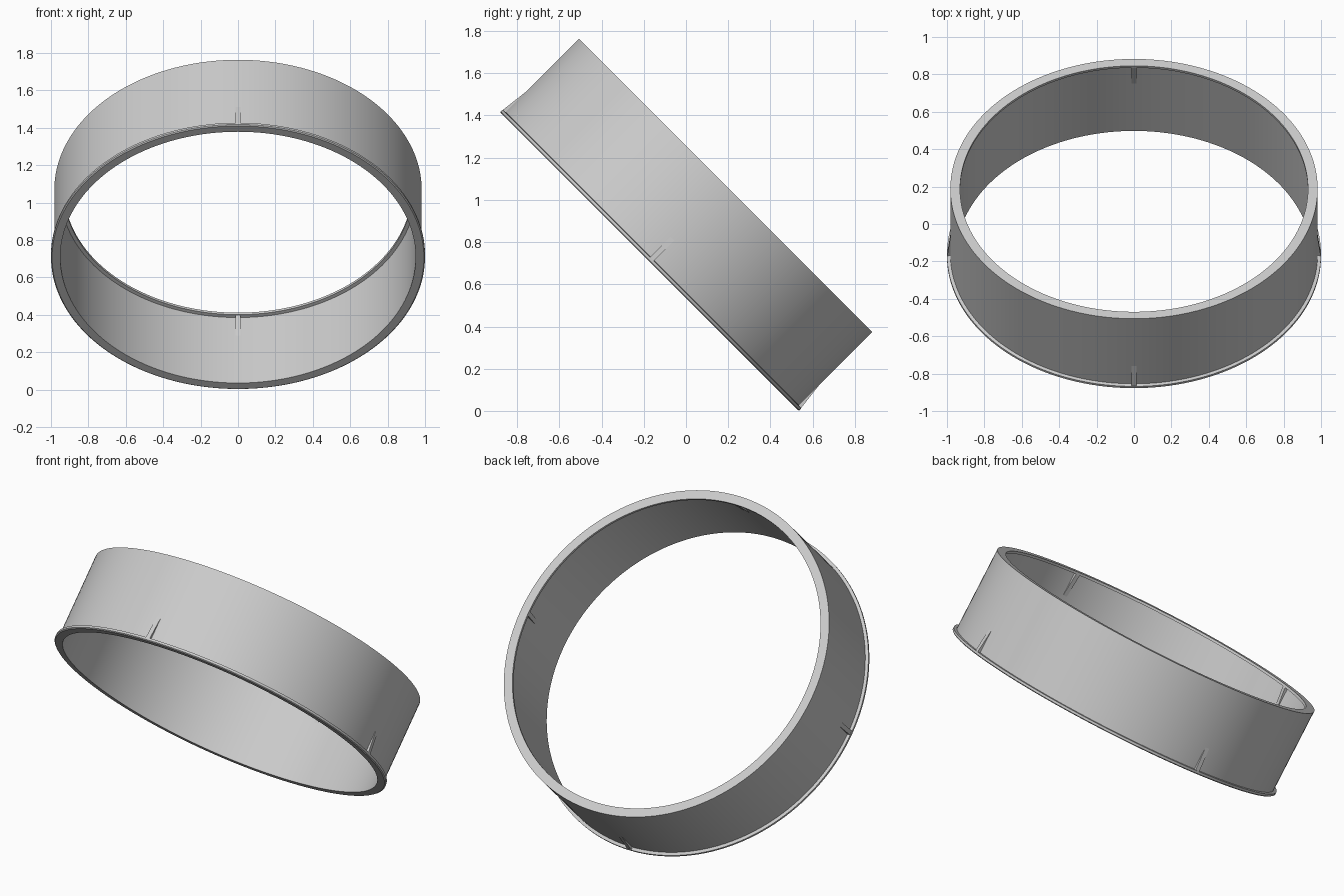
import bpy, bmesh, math
from mathutils import Matrix

if "Cube" in bpy.data.objects:
    bpy.data.objects.remove(bpy.data.objects["Cube"])

SEGMENTS = 160
HEIGHT = 0.512
TILT = Matrix.Translation((0, -0.174, 0.707)) @ Matrix.Rotation(math.radians(-45), 4, 'X')

grey = bpy.data.materials.new("light grey")
grey.diffuse_color = (0.6, 0.6, 0.6, 1)
grey.use_nodes = True
grey.node_tree.nodes["Principled BSDF"].inputs["Base Color"].default_value = grey.diffuse_color


def make_object(name, bm):
    bmesh.ops.recalc_face_normals(bm, faces=bm.faces)
    mesh = bpy.data.meshes.new(name)
    bm.to_mesh(mesh)
    bm.free()
    mesh.materials.append(grey)
    obj = bpy.data.objects.new(name, mesh)
    bpy.context.collection.objects.link(obj)
    obj.matrix_world = TILT
    return obj


def lathe(name, profile):
    """Revolve a closed (radius, height) profile around the ring axis."""
    bm = bmesh.new()
    rings = []
    for i in range(SEGMENTS):
        a = 2 * math.pi * i / SEGMENTS
        rings.append([bm.verts.new((r * math.cos(a), r * math.sin(a), z)) for r, z in profile])
    n = len(profile)
    for i in range(SEGMENTS):
        p, q = rings[i], rings[(i + 1) % SEGMENTS]
        for j in range(n):
            k = (j + 1) % n
            bm.faces.new((p[j], q[j], q[k], p[k]))
    return make_object(name, bm)


def wedges(name, profile, width=0.026):
    """Four triangular ribs spaced a quarter turn apart."""
    bm = bmesh.new()
    for i in range(4):
        turn = Matrix.Rotation(i * math.pi / 2, 4, 'Z')
        sides = []
        for y in (-width / 2, width / 2):
            verts = [bm.verts.new((r, y, z)) for r, z in profile]
            for v in verts:
                v.co = turn @ v.co
            sides.append(verts)
            bm.faces.new(verts)
        a, b = sides
        for j in range(len(a)):
            k = (j + 1) % len(a)
            bm.faces.new((a[j], a[k], b[k], b[j]))
    return make_object(name, bm)


# Band with an outer flange at the lower end and an inner lip at the upper end
band = lathe("ring_band", [
    (0.95, 0), (0.994, 0), (1.0, 0.005), (1.0, 0.018), (0.982, 0.02),
    (0.982, HEIGHT), (0.93, HEIGHT), (0.93, HEIGHT - 0.015), (0.95, HEIGHT - 0.017)])
bpy.context.view_layer.objects.active = band
band.select_set(True)
bpy.ops.object.shade_smooth_by_angle(angle=math.radians(30))

# Tapered ribs above the flange and below the lip
wedges("outer_ribs", [(0.97, 0.01), (0.998, 0.01), (0.998, 0.02), (0.982, 0.155), (0.97, 0.155)])
top = HEIGHT - 0.01
wedges("inner_ribs", [(0.96, top), (0.932, top), (0.932, top - 0.01),
                      (0.95, HEIGHT - 0.155), (0.96, HEIGHT - 0.155)])
